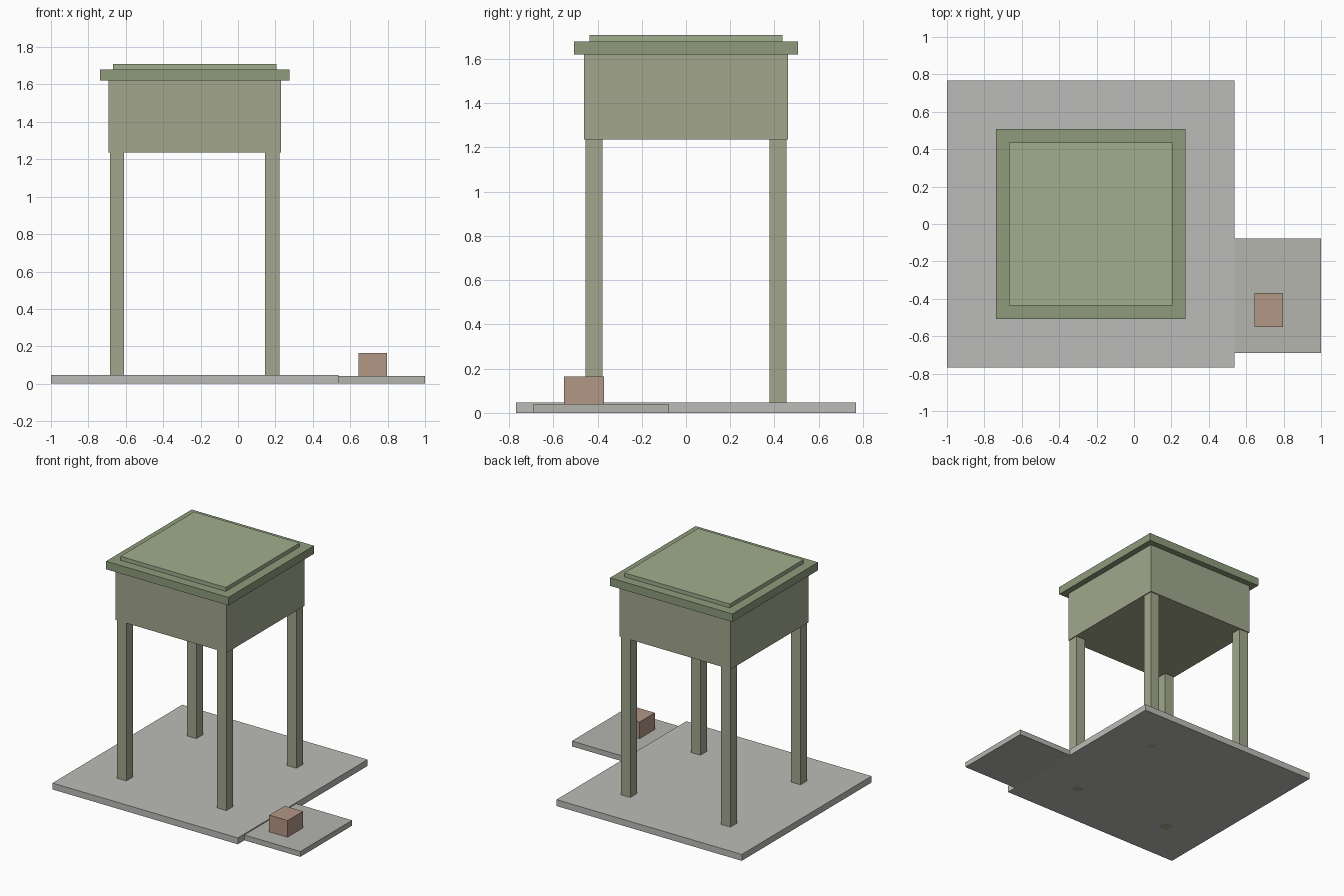
import bpy

if "Cube" in bpy.data.objects:
    bpy.data.objects.remove(bpy.data.objects["Cube"])


def material(name, rgb):
    m = bpy.data.materials.new(name)
    m.diffuse_color = (*rgb, 1)
    m.use_nodes = True
    m.node_tree.nodes["Principled BSDF"].inputs["Base Color"].default_value = m.diffuse_color
    return m


def box(name, x, y, z, mat=None):
    """Box from (min, max) ranges on each axis."""
    ranges = (x, y, z)
    bpy.ops.mesh.primitive_cube_add(size=1, location=[(a + b) / 2 for a, b in ranges])
    ob = bpy.context.object
    ob.name = name
    ob.scale = [b - a for a, b in ranges]
    bpy.ops.object.transform_apply(location=False, rotation=False, scale=True)
    if mat:
        ob.data.materials.append(mat)
    return ob


olive = material("olive_paint", (0.36, 0.39, 0.27))
rim_green = material("roof_rim_green", (0.27, 0.33, 0.20))
roof_green = material("roof_green", (0.35, 0.42, 0.27))
concrete = material("concrete", (0.50, 0.50, 0.48))
step_grey = material("step_concrete", (0.46, 0.46, 0.43))
brick = material("brown_box", (0.45, 0.31, 0.24))

CX = -0.232  # centre of the tower

# Ground slabs
box("base_slab", (-1, 0.536), (-0.768, 0.768), (0, 0.048), concrete)
box("side_slab", (0.536, 1), (-0.69, -0.077), (0, 0.04), step_grey)

# Four legs, running through the slab to the ground
H = 0.0385
for sx, side in ((-1, "left"), (1, "right")):
    for sy, end in ((-1, "front"), (1, "back")):
        x, y = CX + sx * 0.415, sy * 0.415
        box(f"{end}_{side}_leg", (x - H, x + H), (y - H, y + H), (0, 1.235), olive)

# Raised tank body and stepped roof
for name, r, z, mat in (
    ("raised_body", 0.461, (1.235, 1.62), olive),
    ("roof_rim", 0.507, (1.62, 1.68), rim_green),
    ("roof_panel", 0.437, (1.68, 1.709), roof_green),
):
    box(name, (CX - r, CX + r), (-r, r), z, mat)

# Small box on the side slab
box("small_box", (0.645, 0.797), (-0.552, -0.37), (0.04, 0.165), brick)
